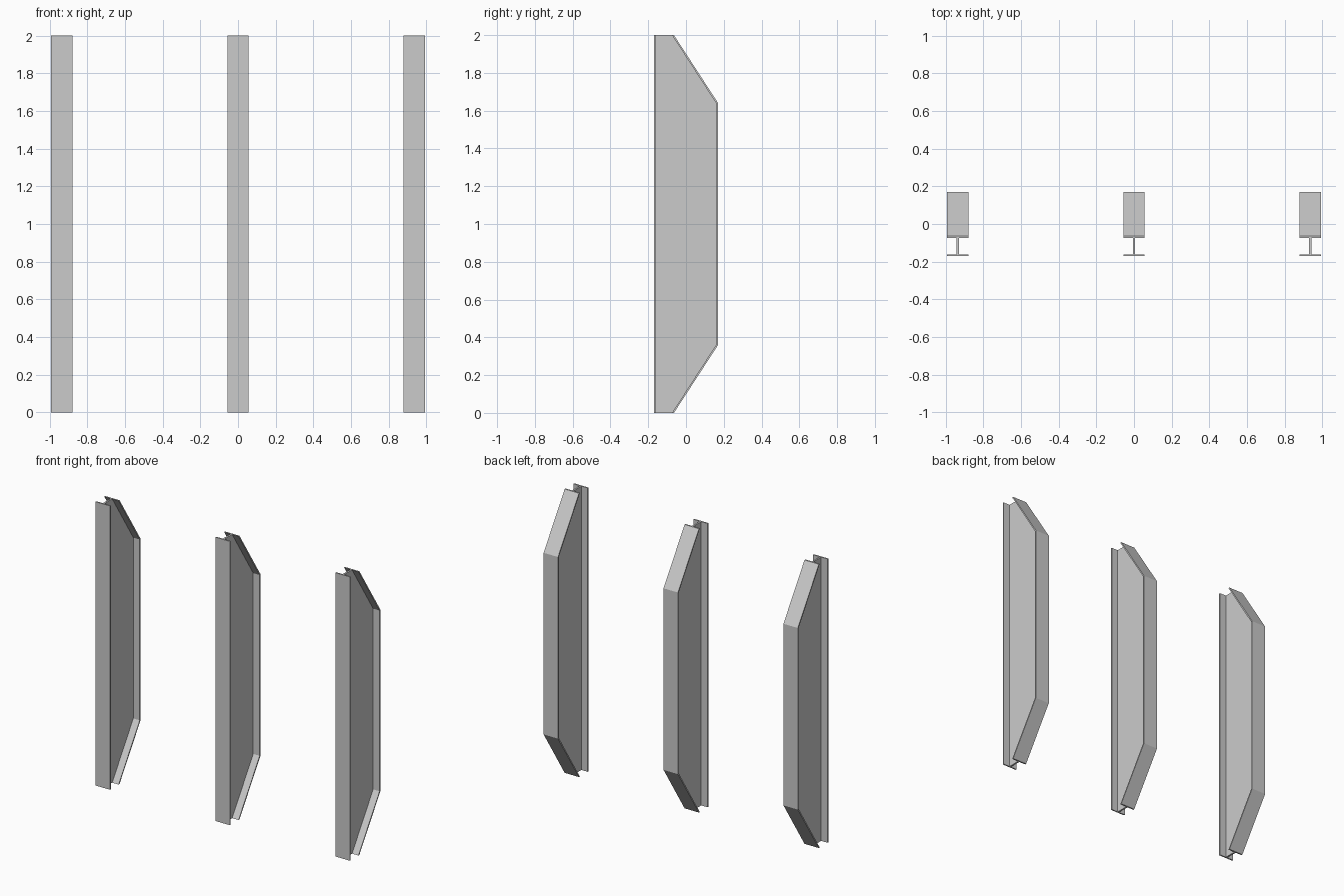
import bpy, bmesh

if "Cube" in bpy.data.objects:
    bpy.data.objects.remove(bpy.data.objects["Cube"])

W = 0.112    # flange width
T = 0.009    # flange thickness
WEB = 0.012  # web thickness


def prism(name, profile, x, width):
    """Extrude a closed (y, z) profile along x, centred on x."""
    bm = bmesh.new()
    face = bm.faces.new([bm.verts.new((x - width / 2, y, z)) for y, z in profile])
    ext = bmesh.ops.extrude_face_region(bm, geom=[face])
    verts = [v for v in ext["geom"] if isinstance(v, bmesh.types.BMVert)]
    bmesh.ops.translate(bm, verts=verts, vec=(width, 0, 0))
    bmesh.ops.recalc_face_normals(bm, faces=bm.faces)
    mesh = bpy.data.meshes.new(name)
    bm.to_mesh(mesh)
    bm.free()
    bpy.context.collection.objects.link(bpy.data.objects.new(name, mesh))


# Outer and inner outlines of the bent rear flange
outer = [(-0.064, 2), (0.17, 1.64), (0.17, 0.36), (-0.064, 0)]
inner = [(-0.074, 2), (0.17 - T, 1.637), (0.17 - T, 0.363), (-0.074, 0)]

for side, x in (("left", -0.935), ("middle", 0), ("right", 0.935)):
    # Straight front flange
    prism(side + "_front_flange",
          [(-0.17, 0), (-0.17 + T, 0), (-0.17 + T, 2), (-0.17, 2)], x, W)
    # Rear flange following the sloped ends
    prism(side + "_rear_flange", outer + inner[::-1], x, W)
    # Web plate joining the flanges
    prism(side + "_web", [(-0.17 + T, 0), (-0.17 + T, 2)] + inner, x, WEB)
